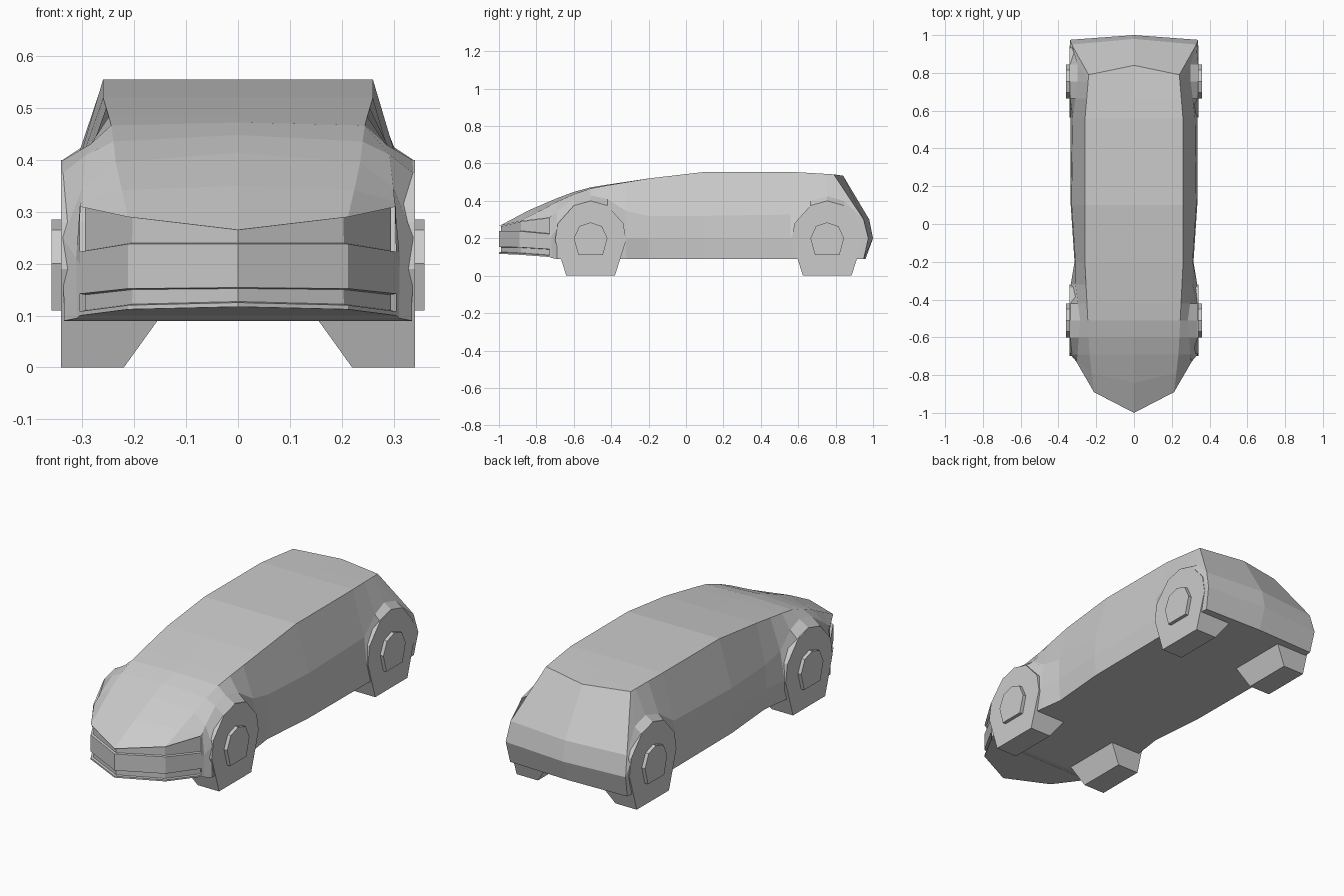
import bpy
import bmesh
from mathutils import Vector

default_cube = bpy.data.objects.get("Cube")
if default_cube:
    bpy.data.objects.remove(default_cube, do_unlink=True)

# One plain grey paint for every part
grey = bpy.data.materials.new("plain_grey")
grey.use_nodes = True
paint = (0.6, 0.6, 0.6, 1)
grey.diffuse_color = paint
for node in grey.node_tree.nodes:
    if node.type == 'BSDF_PRINCIPLED':
        node.inputs["Base Color"].default_value = paint
        node.inputs["Roughness"].default_value = 0.7


def finish(bm, name):
    """Turn a bmesh into a flat shaded object with the grey paint."""
    mesh = bpy.data.meshes.new(name)
    bm.to_mesh(mesh)
    bm.free()
    mesh.materials.append(grey)
    obj = bpy.data.objects.new(name, mesh)
    bpy.context.scene.collection.objects.link(obj)
    return obj


def mirrored(half):
    """Complete a half row whose last point lies on the centre line."""
    return half + [(-x, y, z) for x, y, z in reversed(half[:-1])]


def along(line, y):
    """Read a body line, given as (y, value) knots, at position y."""
    if y <= line[0][0]:
        return line[0][1]
    for (y0, v0), (y1, v1) in zip(line, line[1:]):
        if y <= y1:
            return v0 + (v1 - v0) * (y - y0) / (y1 - y0)
    return line[-1][1]


def loft(bm, rows, closed):
    """Skin neighbouring rows of points with quads and return the rows of faces."""
    grid = [[bm.verts.new(p) for p in row] for row in rows]
    strips = []
    for a, b in zip(grid, grid[1:]):
        count = len(a)
        last = count if closed else count - 1
        strips.append([bm.faces.new((a[i], a[(i + 1) % count], b[(i + 1) % count], b[i]))
                       for i in range(last)])
    return grid, strips


# Wheel layout: half outline around the wheel centre, flat on the ground
front_axle, rear_axle = -0.51, 0.755
wheel_half = [(0.13, 0), (0.19, 0.19), (0.175, 0.28), (0.09, 0.375), (0, 0.4)]
hub_half = [(0.065, 0.11), (0.09, 0.2), (0.06, 0.265), (0, 0.285)]

# Lengthwise body lines
floor_x = [(-0.7, 0.335), (-0.42, 0.335), (-0.2, 0.305), (0.1, 0.33), (0.8, 0.335)]
waist_x = [(-0.7, 0.338), (-0.32, 0.335), (-0.2, 0.315), (0.1, 0.335), (0.8, 0.338)]
shoulder_x = [(-0.7, 0.3), (-0.51, 0.285), (-0.32, 0.31), (-0.2, 0.31),
              (0.1, 0.33), (0.55, 0.325), (0.755, 0.3)]
shoulder_z = [(-0.7, 0.34), (-0.6, 0.41), (-0.51, 0.43), (-0.42, 0.41), (-0.28, 0.32),
              (0.55, 0.32), (0.665, 0.4), (0.755, 0.425), (0.845, 0.4)]
edge_x = [(-0.7, 0.235), (-0.2, 0.26), (0.55, 0.26), (0.79, 0.24)]
edge_z = [(-0.7, 0.39), (-0.63, 0.425), (-0.5, 0.47), (-0.2, 0.52),
          (0.1, 0.555), (0.57, 0.555), (0.79, 0.542)]
roof_z = [(-0.7, 0.41), (-0.63, 0.44), (-0.5, 0.475), (-0.2, 0.52),
          (0.1, 0.555), (0.57, 0.555), (0.84, 0.535)]


def waist_z(y):
    """The waist follows the wheel outlines and stays low between them."""
    arch = sorted((s * dy, z) for dy, z in wheel_half[1:] for s in (-1, 1))
    height = 0.2
    for axle in (front_axle, rear_axle):
        if abs(y - axle) < 0.19:
            height = along(arch, y - axle)
    return height


def section(y):
    """Cross-section of the body at y, from floor edge to roof centre."""
    edge_y, roof_y = min(y, 0.765), min(y, 0.815)
    return [(along(floor_x, y), y, 0.09),
            (along(waist_x, y), y, waist_z(y)),
            (along(shoulder_x, y), y, along(shoulder_z, y)),
            (along(edge_x, edge_y), edge_y, along(edge_z, edge_y)),
            (0, roof_y, along(roof_z, roof_y))]


# Body shell: pointed nose, hood, cabin and rounded tail
bumper_corner, bumper_bend, nose_tip = (0.305, -0.73), (0.212, -0.89), (0, -1)
nose = [(*bumper_corner, 0.1), (*bumper_corner, 0.2), (*bumper_corner, 0.31),
        (*bumper_bend, 0.29), (*nose_tip, 0.265)]
hood = [(0.31, -0.72, 0.095), (0.312, -0.72, 0.21), (0.302, -0.72, 0.32),
        (0.224, -0.79, 0.342), (0, -0.84, 0.35)]
tail = [(0.332, 0.95, 0.09), (0.34, 0.975, 0.2), (0.33, 0.95, 0.3),
        (0.24, 0.79, 0.542), (0, 0.84, 0.535)]

stations = [-0.69, -0.6, -0.51, -0.42, -0.32, -0.2, 0.1, 0.56, 0.665, 0.755, 0.845]
bm = bmesh.new()
rows = [nose, hood] + [section(y) for y in stations] + [tail]
grid, _ = loft(bm, [mirrored(row) for row in rows], True)

# Tailgate: bowed panels between the tail rim and its centre line
rim = grid[-1]
centre = [bm.verts.new(p) for p in ((0, 0.96, 0.09), (0, 1, 0.2), (0, 0.98, 0.3))]
centre.append(rim[4])
for side in (rim[:4], rim[:4:-1]):
    for i in range(3):
        bm.faces.new((side[i], side[i + 1], centre[i + 1], centre[i]))
bm.faces.new((rim[0], centre[0], rim[8]))
bmesh.ops.recalc_face_normals(bm, faces=bm.faces)
finish(bm, "body")

# Front bumper: three bands, the upper and lower ones recessed
corner_z = (0.1, 0.15, 0.215, 0.31)
bend_z = (0.112, 0.16, 0.23, 0.29)
tip_z = (0.117, 0.162, 0.23, 0.265)
bm = bmesh.new()
rows = [mirrored([(*bumper_corner, a), (*bumper_bend, b), (*nose_tip, c)])
        for a, b, c in zip(corner_z, bend_z, tip_z)]
grid, bands = loft(bm, rows, False)
bm.faces.new(grid[0])  # underside of the nose
bm.normal_update()
front_faces = [f for band in bands for f in band]
if sum(f.normal.y for f in front_faces) > 0:
    bmesh.ops.reverse_faces(bm, faces=front_faces)
bm.normal_update()
for band in (bands[0], bands[2]):
    bmesh.ops.inset_region(bm, faces=band, thickness=0.008, use_even_offset=True)
    bm.normal_update()
    bmesh.ops.inset_region(bm, faces=band, thickness=0.002, depth=-0.012)
    bm.normal_update()
finish(bm, "front_bumper")


def prism(name, half, axle, side, outer, inner):
    """Closed solid from a mirrored side outline; inner(z) gives the inner x."""
    outline = half + [(-dy, z) for dy, z in reversed(half[:-1])]
    bm = bmesh.new()
    rows = [[(side * outer, axle + dy, z) for dy, z in outline],
            [(side * inner(z), axle + dy, z) for dy, z in outline]]
    grid, _ = loft(bm, rows, True)
    for ring in grid:
        bm.faces.new(ring)
    bmesh.ops.recalc_face_normals(bm, faces=bm.faces)
    finish(bm, name)


# Wheels with slanted inner sides, and hub caps
for end, axle in (("front", front_axle), ("rear", rear_axle)):
    for label, side in (("left", 1), ("right", -1)):
        prism(f"{end}_{label}_wheel", wheel_half, axle, side, 0.341,
              lambda z: max(0.22 - 0.72 * z, 0.08))
        prism(f"{end}_{label}_hub", hub_half, axle, side, 0.359, lambda z: 0.33)
